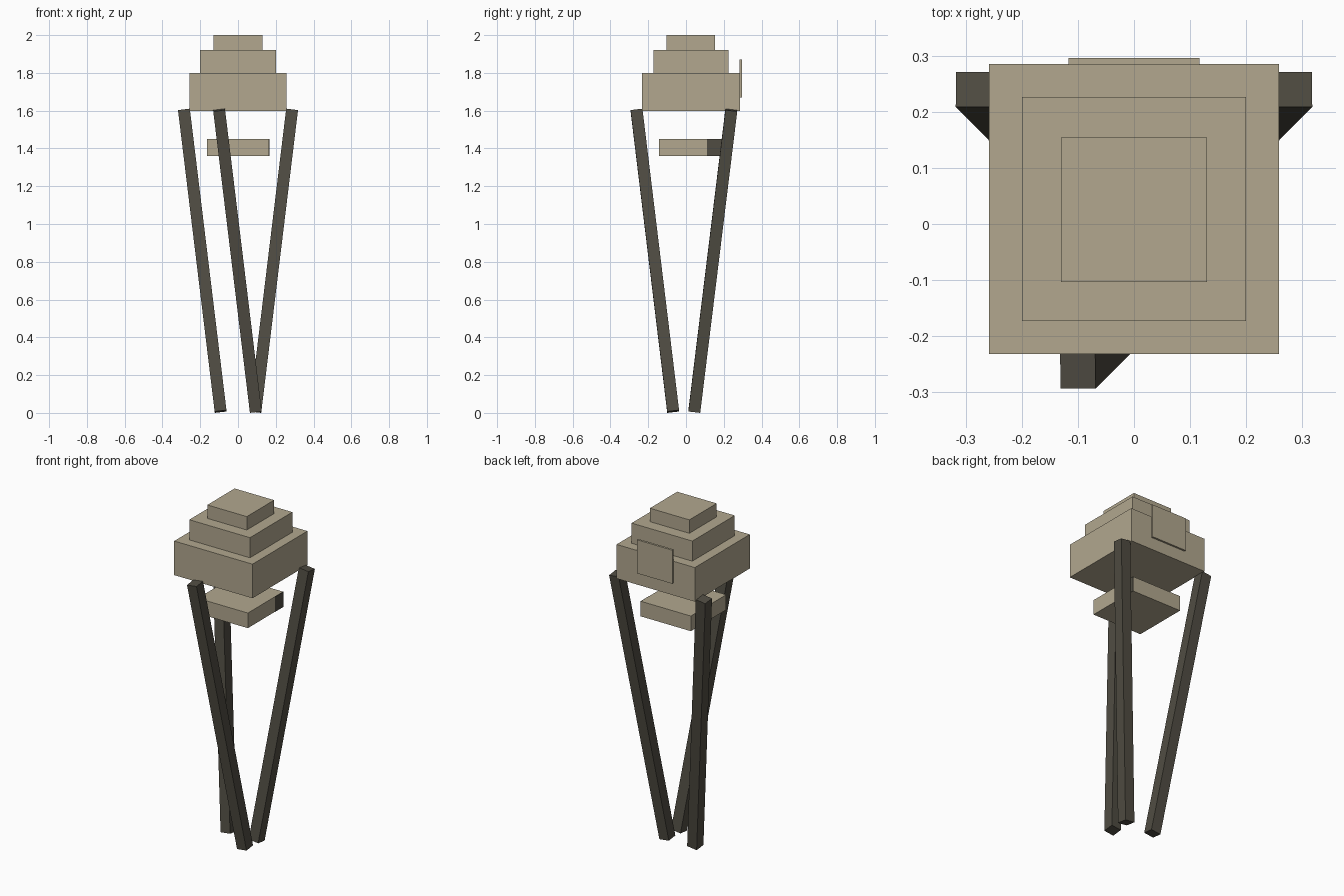
import bpy
import math
from mathutils import Vector, Matrix

if "Cube" in bpy.data.objects:
    bpy.data.objects.remove(bpy.data.objects["Cube"])


def material(name, color):
    m = bpy.data.materials.new(name)
    m.diffuse_color = (*color, 1.0)
    m.use_nodes = True
    m.node_tree.nodes["Principled BSDF"].inputs["Base Color"].default_value = m.diffuse_color
    return m


STONE = material("warm beige", (0.445, 0.39, 0.275))
DARK = material("dark brown grey", (0.08, 0.073, 0.055))


def box(name, x, y, z, mat):
    """Axis-aligned box from (min, max) ranges."""
    bpy.ops.mesh.primitive_cube_add(size=1)
    ob = bpy.context.object
    ob.name = name
    size = [r[1] - r[0] for r in (x, y, z)]
    mid = [(r[0] + r[1]) / 2 for r in (x, y, z)]
    ob.data.transform(Matrix.Translation(mid) @ Matrix.Diagonal((*size, 1)))
    ob.data.materials.append(mat)
    return ob


def leg(name, bottom, top, width=0.063):
    """Square bar leaning from bottom to top, sides kept square to x and y."""
    a, b = Vector(bottom), Vector(top)
    bpy.ops.mesh.primitive_cube_add(size=1)
    ob = bpy.context.object
    ob.name = name
    d = (b - a).normalized()
    rx = -math.asin(d.y)
    ry = math.atan2(d.x, d.z)
    ob.scale = (width, width, (b - a).length)
    ob.rotation_euler = (rx, ry, 0)
    ob.location = (a + b) / 2
    ob.data.materials.append(DARK)
    return ob


# Stepped head
box("head_base", (-0.258, 0.258), (-0.232, 0.285), (1.597, 1.80), STONE)
box("head_middle", (-0.20, 0.20), (-0.173, 0.226), (1.80, 1.92), STONE)
box("head_cap", (-0.13, 0.13), (-0.103, 0.154), (1.92, 2.0), STONE)

# Thin panel on the back of the head
box("back_panel", (-0.117, 0.117), (0.283, 0.296), (1.67, 1.87), STONE)

# Slab hanging below the head, with a dark patch on its right side
box("lower_slab", (-0.165, 0.165), (-0.143, 0.19), (1.36, 1.45), STONE)
box("slab_patch", (0.162, 0.1665), (0.112, 0.19), (1.36, 1.45), DARK)

# Three leaning legs
for side, s in (("left", -1), ("right", 1)):
    leg("back_leg_" + side, (s * 0.092, 0.044, 0.0075), (s * 0.286, 0.24, 1.603))
leg("front_leg", (0.094, -0.068, 0.0075), (-0.10, -0.262, 1.603))
